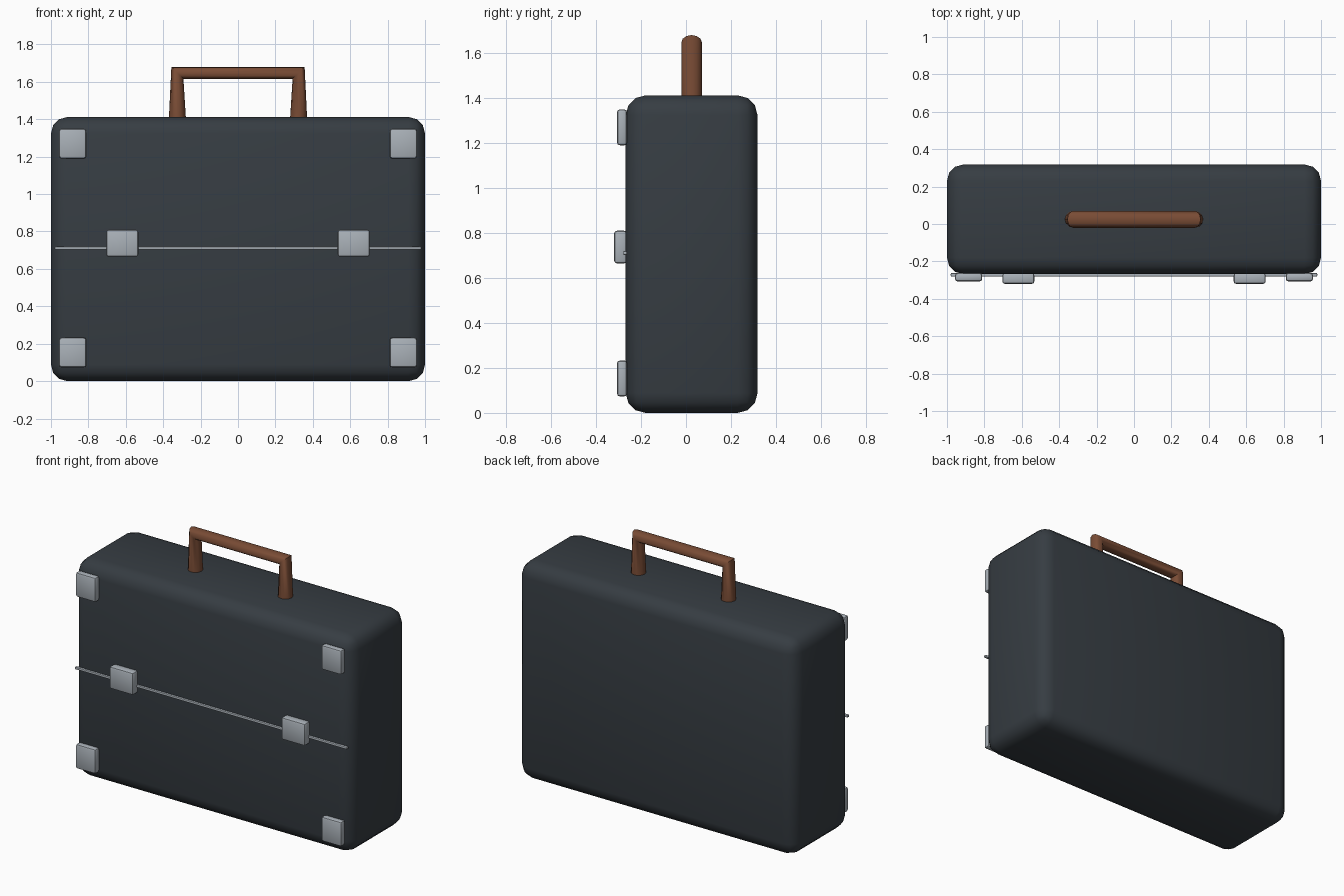
import bpy, math

if "Cube" in bpy.data.objects:
    bpy.data.objects.remove(bpy.data.objects["Cube"])


def material(name, rgb):
    m = bpy.data.materials.new(name)
    m.diffuse_color = (*rgb, 1)
    m.use_nodes = True
    m.node_tree.nodes["Principled BSDF"].inputs["Base Color"].default_value = m.diffuse_color
    return m


SHELL = material("dark slate", (0.037, 0.046, 0.055))
METAL = material("pale metal", (0.40, 0.44, 0.48))
LEATHER = material("brown leather", (0.195, 0.073, 0.036))


def smooth(ob):
    bpy.ops.object.select_all(action='DESELECT')
    ob.select_set(True)
    bpy.context.view_layer.objects.active = ob
    bpy.ops.object.shade_smooth_by_angle(angle=math.radians(40))


def box(name, lo, hi, mat, bevel, segments):
    """Rounded box between two opposite corners."""
    bpy.ops.mesh.primitive_cube_add(size=1, location=[(a + b) / 2 for a, b in zip(lo, hi)])
    ob = bpy.context.object
    ob.name = name
    ob.scale = [b - a for a, b in zip(lo, hi)]
    bpy.ops.object.transform_apply(location=False, rotation=False, scale=True)
    ob.data.materials.append(mat)
    mod = ob.modifiers.new("rounding", 'BEVEL')
    mod.width, mod.segments = bevel, segments
    bpy.ops.object.modifier_apply(modifier=mod.name)
    smooth(ob)
    return ob


# Case body
box("case_body", (-1, -0.268, 0), (1, 0.318, 1.412), SHELL, 0.088, 3)

# Seam strip across the front
box("seam_strip", (-0.98, -0.281, 0.703), (0.98, -0.262, 0.719), METAL, 0.005, 2)

# Corner plates and clasps, left and right
for side, s in (("left", -1), ("right", 1)):
    def plate(name, x0, x1, y0, y1, z0, z1):
        xs = sorted((s * x0, s * x1))
        box(f"{side}_{name}", (xs[0], y0, z0), (xs[1], y1, z1), METAL, 0.013, 2)

    plate("upper_corner_plate", 0.812, 0.957, -0.307, -0.262, 1.19, 1.35)
    plate("lower_corner_plate", 0.812, 0.957, -0.307, -0.262, 0.073, 0.233)
    plate("clasp", 0.533, 0.704, -0.32, -0.262, 0.665, 0.81)

# Handle: round section swept along a square-cornered path
curve = bpy.data.curves.new("handle", 'CURVE')
curve.dimensions = '3D'
curve.bevel_depth = 0.0455
curve.bevel_resolution = 4
curve.use_fill_caps = True
path = curve.splines.new('POLY')
points = [(-0.324, 1.405), (-0.324, 1.648), (0.324, 1.648), (0.324, 1.405)]
path.points.add(len(points) - 1)
for p, (x, z) in zip(path.points, points):
    p.co = (x, 0.025, z, 1)
handle = bpy.data.objects.new("handle", curve)
bpy.context.collection.objects.link(handle)
bpy.ops.object.select_all(action='DESELECT')
handle.select_set(True)
bpy.context.view_layer.objects.active = handle
bpy.ops.object.convert(target='MESH')
handle = bpy.context.object
handle.data.materials.clear()
handle.data.materials.append(LEATHER)
smooth(handle)
